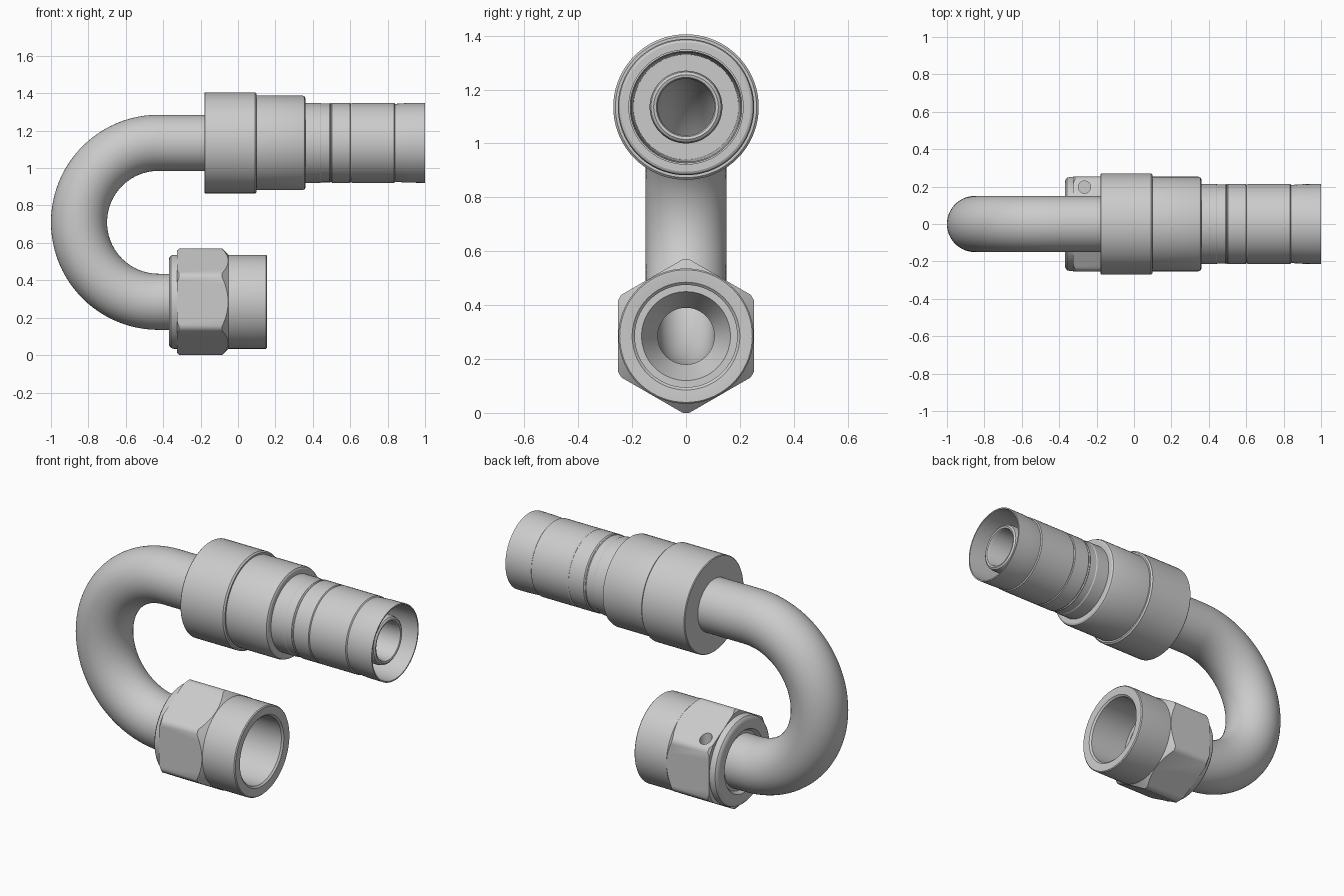
import bpy, bmesh, math
from mathutils import Vector, Matrix

if "Cube" in bpy.data.objects:
    bpy.data.objects.remove(bpy.data.objects["Cube"])

SEG = 72
Z_UP, Z_LOW = 1.135, 0.285      # axes of the hose end and the nut end
BEND_R, BEND_X = 0.425, -0.425


def finish(name, bm):
    bmesh.ops.recalc_face_normals(bm, faces=bm.faces)
    me = bpy.data.meshes.new(name)
    bm.to_mesh(me)
    bm.free()
    ob = bpy.data.objects.new(name, me)
    bpy.context.collection.objects.link(ob)
    return ob


def smooth(ob):
    bpy.ops.object.select_all(action='DESELECT')
    ob.select_set(True)
    bpy.context.view_layer.objects.active = ob
    bpy.ops.object.shade_smooth_by_angle(angle=math.radians(28))


def skin(name, stations):
    """Closed loop of rings; each station is (centre, in-plane normal, radius)."""
    bm = bmesh.new()
    rings = []
    for c, n, r in stations:
        rings.append([bm.verts.new(c + r * (math.cos(a) * n + math.sin(a) * Vector((0, 1, 0))))
                      for a in (2 * math.pi * j / SEG for j in range(SEG))])
    for i, a in enumerate(rings):
        b = rings[(i + 1) % len(rings)]
        for j in range(SEG):
            k = (j + 1) % SEG
            bm.faces.new((a[j], a[k], b[k], b[j]))
    return finish(name, bm)


def lathe(name, z, profile):
    up = Vector((0, 0, 1))
    return skin(name, [(Vector((x, 0, z)), up, r) for x, r in profile])


def boolean(ob, other, op):
    m = ob.modifiers.new("cut", 'BOOLEAN')
    m.operation, m.object, m.solver = op, other, 'EXACT'
    bpy.ops.object.select_all(action='DESELECT')
    ob.select_set(True)
    bpy.context.view_layer.objects.active = ob
    bpy.ops.object.modifier_apply(modifier=m.name)


def prism(name, sides, r, depth, matrix):
    bm = bmesh.new()
    bmesh.ops.create_cone(bm, cap_ends=True, segments=sides, radius1=r, radius2=r,
                          depth=depth, matrix=matrix)
    return finish(name, bm)


# U-bend tube, hollow
path = [(Vector((-0.12, 0, Z_UP)), Vector((0, 0, 1)))]
for i in range(49):
    a = math.pi / 2 + math.pi * i / 48
    n = Vector((math.cos(a), 0, math.sin(a)))
    path.append((Vector((BEND_X, 0, (Z_UP + Z_LOW) / 2)) + BEND_R * n, n))
path.append((Vector((-0.24, 0, Z_LOW)), Vector((0, 0, -1))))
tube = skin("bent_tube", [(c, n, 0.15) for c, n in path] +
            [(c, n, 0.105) for c, n in reversed(path)])
smooth(tube)

# Collar and crimp sleeve, hollow at the hose end
sleeve = lathe("collar_and_sleeve", Z_UP, [
    (-0.18, 0.13), (-0.18, 0.266), (-0.176, 0.27), (0.092, 0.27), (0.1, 0.262), (0.1, 0.253),
    (0.345, 0.253), (0.355, 0.249), (0.36, 0.24), (0.36, 0.214), (0.44, 0.214), (0.445, 0.211),
    (0.488, 0.211), (0.492, 0.214), (0.497, 0.209), (0.503, 0.214), (0.598, 0.214),
    (0.602, 0.209), (0.61, 0.214), (0.835, 0.214), (0.84, 0.208), (0.86, 0.21),
    (0.91, 0.213), (1.0, 0.214),
    (1.0, 0.207), (0.84, 0.203), (0.6, 0.2), (0.42, 0.195), (0.42, 0.13)])
smooth(sleeve)

# Inner hose insert
insert = lathe("hose_insert", Z_UP, [
    (-0.12, 0.105), (-0.12, 0.135), (0.935, 0.135), (0.953, 0.13), (0.96, 0.12),
    (0.957, 0.11), (0.945, 0.105)])
smooth(insert)

# Conical sealing nose inside the nut
nose = lathe("sealing_nose", Z_LOW, [
    (-0.26, 0.19), (-0.09, 0.19), (-0.09, 0.165), (-0.2, 0.105), (-0.26, 0.105)])

# Round body of the nut
body = lathe("nut_body", Z_LOW, [
    (-0.35, 0.145), (-0.35, 0.165), (-0.37, 0.178), (-0.37, 0.222), (-0.367, 0.236),
    (-0.358, 0.247), (-0.345, 0.251), (0.15, 0.251), (0.155, 0.246), (0.155, 0.232),
    (0.152, 0.2), (0.143, 0.19), (-0.25, 0.19), (-0.25, 0.145)])

# Hexagon with chamfered corners
hexagon = prism("nut_hexagon", 6, 0.292, 0.4,
                Matrix.Translation((-0.19, 0, Z_LOW)) @ Matrix.Rotation(math.pi / 2, 4, 'Y'))
# Put two corners on the vertical axis
top = max(v.co.z for v in hexagon.data.vertices)
if top < Z_LOW + 0.28:
    pivot = Matrix.Translation((0, 0, Z_LOW))
    hexagon.data.transform(pivot @ Matrix.Rotation(math.pi / 6, 4, 'X') @ pivot.inverted())
limit = lathe("chamfer_cutter", Z_LOW, [
    (-0.325, 0.215), (-0.325, 0.274), (-0.315, 0.285), (-0.085, 0.285), (-0.045, 0.245),
    (-0.045, 0.215)])
boolean(hexagon, limit, 'INTERSECT')

# Small vertical pin hole in the nut
drill = prism("pin_hole_cutter", 32, 0.033, 0.3, Matrix.Translation((-0.265, 0.197, 0.385 + 0.15)))
for part in (hexagon, body):
    boolean(part, drill, 'DIFFERENCE')
for cutter in (limit, drill):
    bpy.data.objects.remove(cutter)
for part in (hexagon, body, nose):
    smooth(part)
